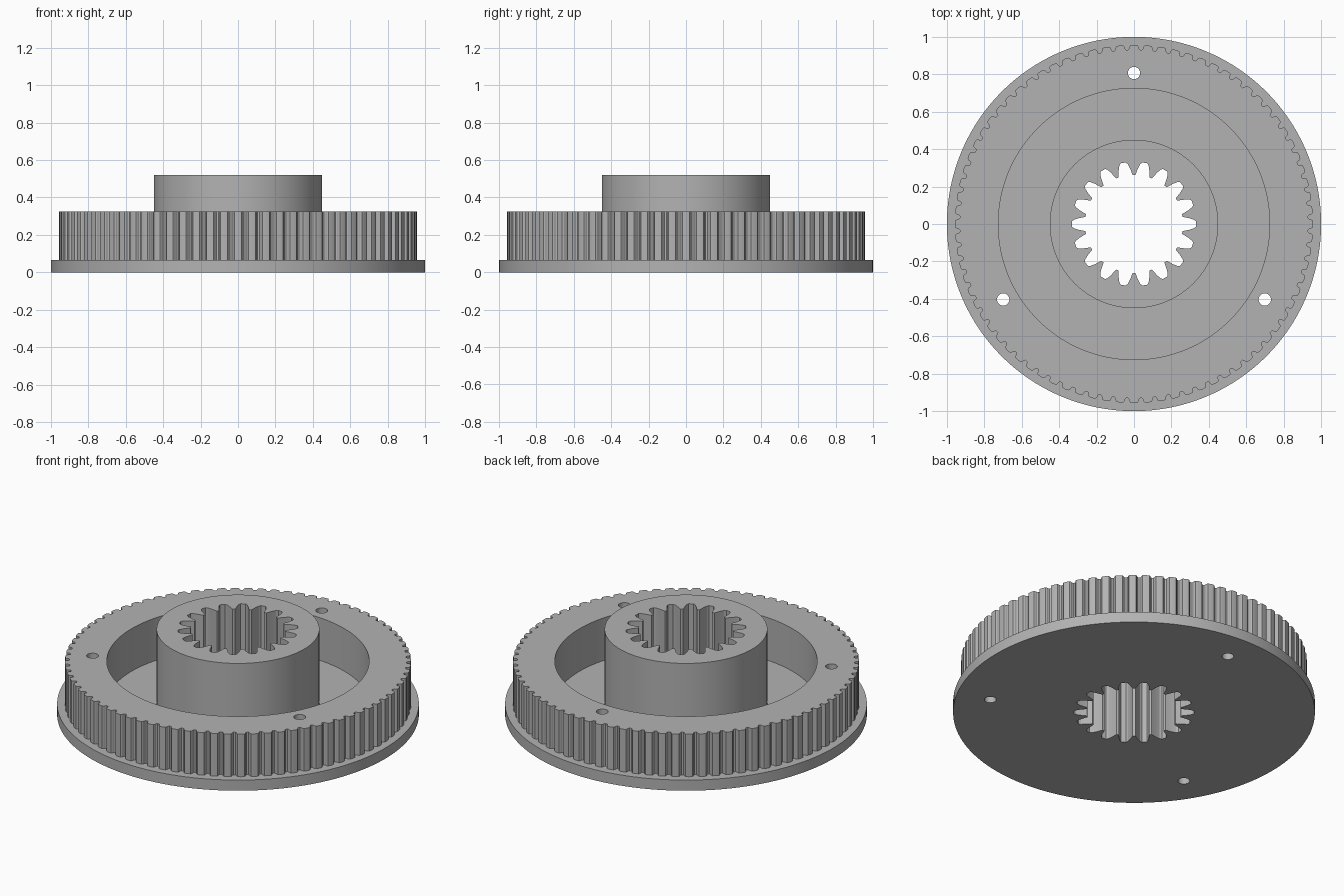
import bpy, bmesh
from math import cos, sin, pi, radians

cube = bpy.data.objects.get("Cube")
if cube:
    bpy.data.objects.remove(cube, do_unlink=True)

# Heights of the stepped pulley
BASE, FLANGE, RIM, HUB = 0.0, 0.065, 0.325, 0.52


def circle(radius, count, cx=0.0, cy=0.0):
    return [(cx + radius * cos(2 * pi * i / count), cy + radius * sin(2 * pi * i / count))
            for i in range(count)]


def toothed(teeth, profile):
    """Repeat a (fraction of pitch, radius) profile around the axis."""
    pts = []
    for i in range(teeth):
        for frac, r in profile:
            a = 2 * pi * (i + frac) / teeth
            pts.append((r * cos(a), r * sin(a)))
    return pts


# Outlines of every part
belt_tooth = [(-0.25, 0.955), (0, 0.957), (0.25, 0.955), (0.32, 0.948),
              (0.36, 0.936), (0.43, 0.931), (0.57, 0.931), (0.64, 0.936), (0.68, 0.948)]
spline_groove = [(-0.42, 0.262), (-0.37, 0.275), (-0.29, 0.300), (-0.20, 0.322), (-0.12, 0.332),
                 (0.12, 0.332), (0.20, 0.322), (0.29, 0.300), (0.37, 0.275), (0.42, 0.262)]
outlines = {
    "flange": circle(1.0, 160),
    "belt_teeth": toothed(80, belt_tooth),
    "recess": circle(0.725, 128),
    "hub": circle(0.45, 96),
    "bore": toothed(18, spline_groove),
}
bolt_holes = []
for k in range(3):
    a = radians(90 + 120 * k)
    name = f"bolt_hole_{k}"
    outlines[name] = circle(0.033, 24, 0.807 * cos(a), 0.807 * sin(a))
    bolt_holes.append(name)

bm = bmesh.new()
rings = {}


def ring(name, z):
    """Closed loop of vertices and edges, shared by the wall and cap that meet there."""
    if (name, z) not in rings:
        verts = [bm.verts.new((x, y, z)) for x, y in outlines[name]]
        edges = [bm.edges.new((v, verts[i - 1])) for i, v in enumerate(verts)]
        rings[name, z] = verts, edges
    return rings[name, z]


def wall(name, z0, z1):
    low, high = ring(name, z0)[0], ring(name, z1)[0]
    for i in range(len(low)):
        bm.faces.new((low[i - 1], low[i], high[i], high[i - 1]))


def cap(names, z):
    edges = [e for n in names for e in ring(n, z)[1]]
    bmesh.ops.triangle_fill(bm, edges=edges, use_beauty=True, normal=(0, 0, 1))


# Flat faces: underside, flange shelf, rim top, recess floor, hub top
cap(["flange", "bore"] + bolt_holes, BASE)
cap(["flange", "belt_teeth"], FLANGE)
cap(["belt_teeth", "recess"] + bolt_holes, RIM)
cap(["recess", "hub"], FLANGE)
cap(["hub", "bore"], HUB)

# Upright walls
wall("flange", BASE, FLANGE)
wall("belt_teeth", FLANGE, RIM)
wall("recess", FLANGE, RIM)
wall("hub", FLANGE, HUB)
wall("bore", BASE, HUB)
for name in bolt_holes:
    wall(name, BASE, RIM)

bmesh.ops.recalc_face_normals(bm, faces=bm.faces[:])
mesh = bpy.data.meshes.new("toothed_pulley")
bm.to_mesh(mesh)
bm.free()
pulley = bpy.data.objects.new("toothed_pulley", mesh)
bpy.context.collection.objects.link(pulley)

# Single grey finish
grey = bpy.data.materials.new("plain grey")
grey.use_nodes = True
colour = (0.45, 0.45, 0.45, 1.0)
grey.diffuse_color = colour
grey.node_tree.nodes["Principled BSDF"].inputs["Base Color"].default_value = colour
mesh.materials.append(grey)

bpy.ops.object.select_all(action="DESELECT")
pulley.select_set(True)
bpy.context.view_layer.objects.active = pulley
bpy.ops.object.shade_smooth_by_angle(angle=radians(20))
